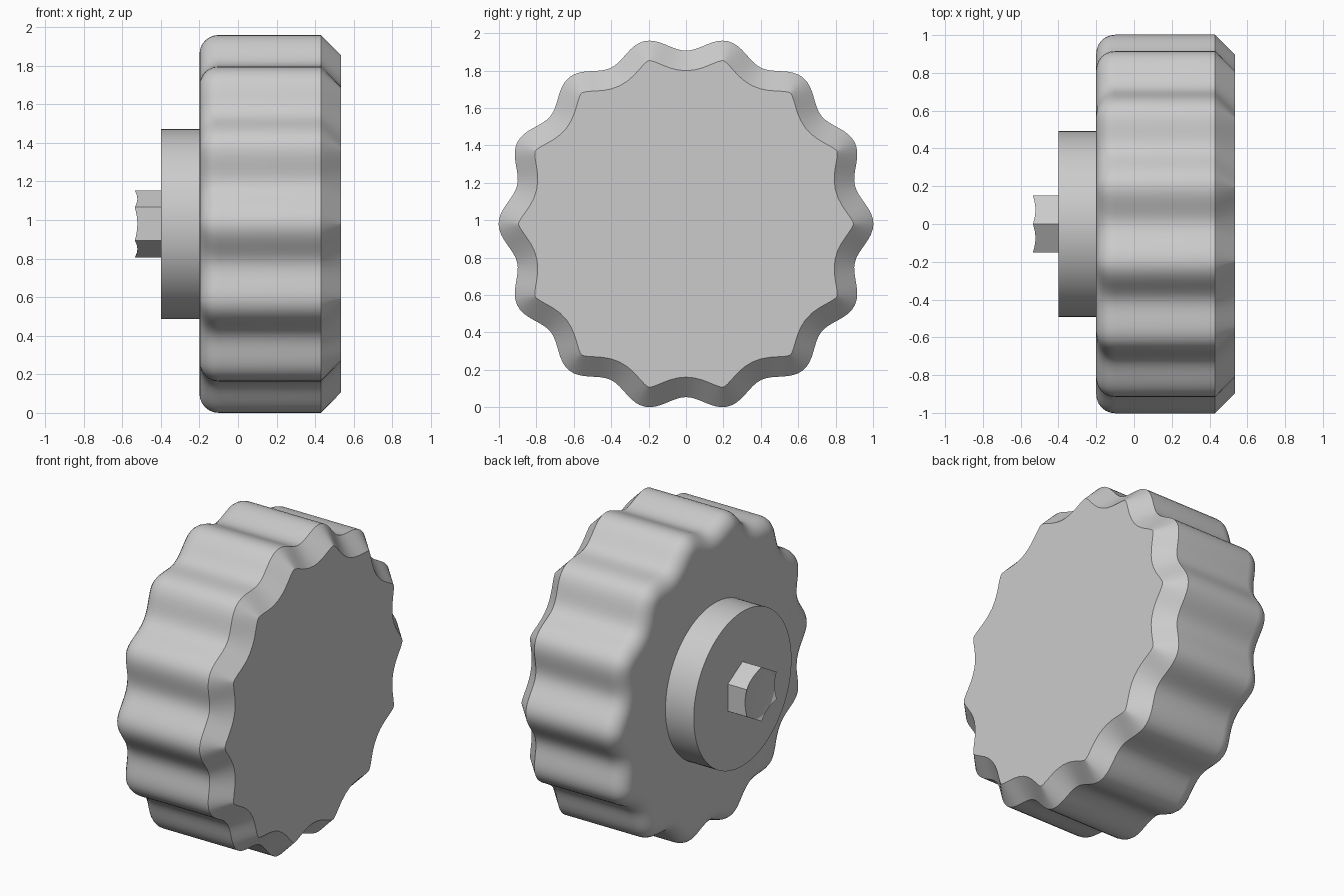
import bpy, bmesh, math
from mathutils import Vector

if "Cube" in bpy.data.objects:
    bpy.data.objects.remove(bpy.data.objects["Cube"], do_unlink=True)

CENTRE_Z = 0.98
LOBES = 14

grey = bpy.data.materials.new("plain grey")
grey.use_nodes = True
colour = (0.6, 0.6, 0.6, 1)
grey.diffuse_color = colour
grey.node_tree.nodes["Principled BSDF"].inputs["Base Color"].default_value = colour


def loft(name, rings, angle=30):
    """Skin a list of closed rings and cap both ends."""
    bm = bmesh.new()
    loops = [[bm.verts.new(p) for p in ring] for ring in rings]
    n = len(loops[0])
    for a, b in zip(loops, loops[1:]):
        for i in range(n):
            j = (i + 1) % n
            bm.faces.new((a[i], a[j], b[j], b[i]))
    bm.faces.new(loops[0][::-1])
    bm.faces.new(loops[-1])
    bmesh.ops.recalc_face_normals(bm, faces=bm.faces)
    mesh = bpy.data.meshes.new(name)
    bm.to_mesh(mesh)
    bm.free()
    mesh.materials.append(grey)
    obj = bpy.data.objects.new(name, mesh)
    bpy.context.collection.objects.link(obj)
    bpy.ops.object.select_all(action='DESELECT')
    obj.select_set(True)
    bpy.context.view_layer.objects.active = obj
    bpy.ops.object.shade_smooth_by_angle(angle=math.radians(angle))
    return obj


def ring(x, radius, n):
    """Ring around the x axis; radius is a function of the angle."""
    angles = [math.tau * i / n for i in range(n)]
    return [(x, radius(t) * math.cos(t), CENTRE_Z + radius(t) * math.sin(t))
            for t in angles]


def lobed_ring(x, offset, n=LOBES * 16):
    """Wavy grip outline moved inward along its own normal."""
    points = []
    for i in range(n):
        t = math.tau * i / n
        r = 0.964 + 0.038 * math.cos(LOBES * t)
        slope = -0.038 * LOBES * math.sin(LOBES * t)
        out = Vector((math.cos(t), math.sin(t)))
        along = Vector((-out.y, out.x))
        p = out * r - (out * r - along * slope).normalized() * offset
        points.append((x, p.x, CENTRE_Z + p.y))
    return points


# Grip: rounded back edge, straight wall, chamfered front edge
fillet = 0.1
profile = []
for k in range(7):
    a = math.pi / 2 * k / 6
    profile.append((-0.1 - fillet * math.cos(a), fillet * (1 - math.sin(a))))
profile += [(0.43, 0), (0.535, 0.107)]
loft("grip", [lobed_ring(x, d) for x, d in profile])

# Round collar behind the grip
loft("collar", [ring(x, lambda t: 0.493, 96) for x in (-0.4, -0.19)])

# Hexagonal shaft, corners rising around a flat round end
FLAT = 0.15


def hex_radius(t):
    sector = math.pi / 3
    return FLAT / math.cos((t + sector / 2) % sector - sector / 2)


rim = [(-0.522 - 0.57 * (math.hypot(y, z - CENTRE_Z) - FLAT), y, z)
       for x, y, z in ring(0, hex_radius, 48)]
loft("hex_shaft", [ring(-0.39, hex_radius, 48), rim,
                   ring(-0.522, lambda t: FLAT - 0.001, 48)], 25)
